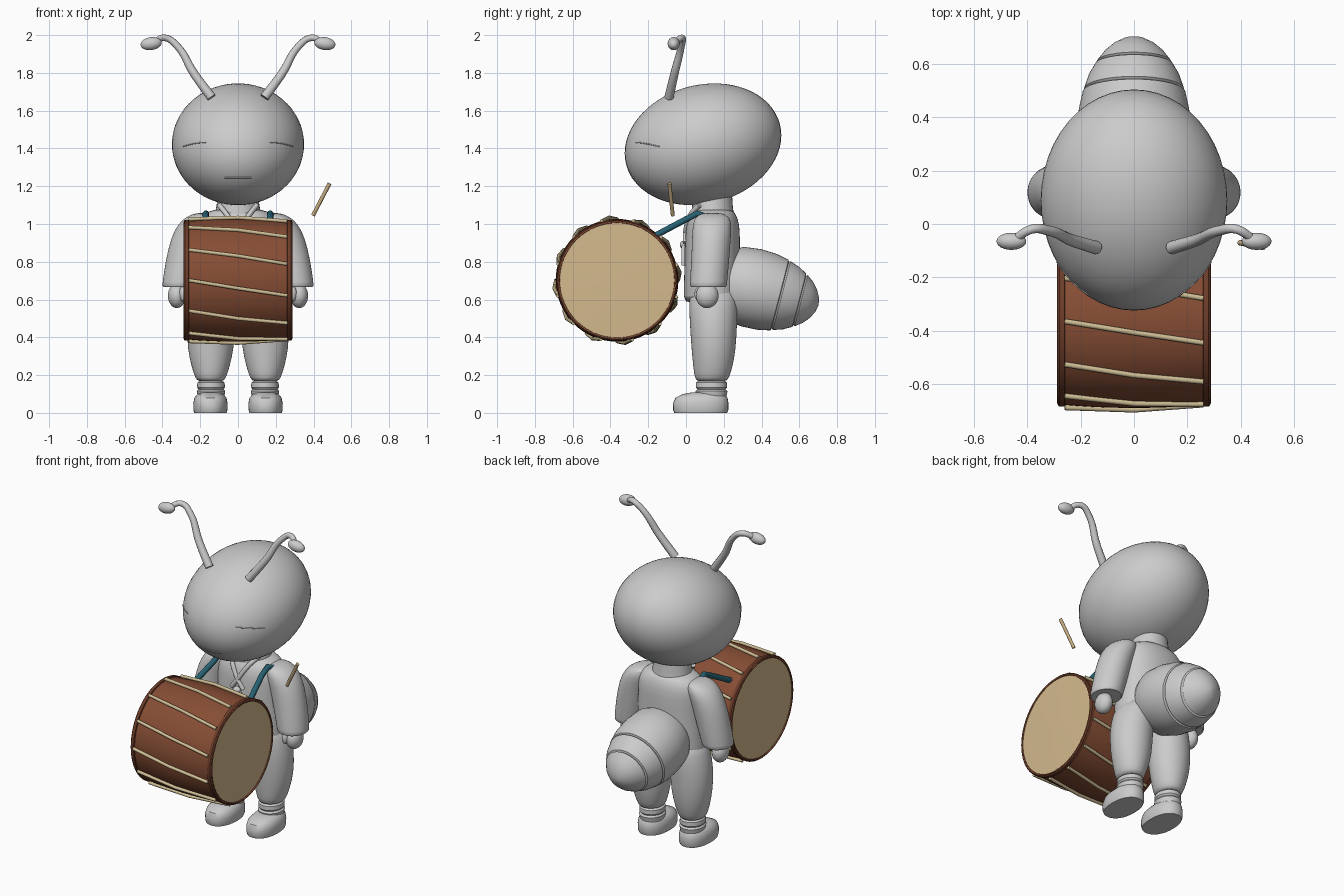
import bpy, bmesh
from math import sin, cos, pi, radians, sqrt
from mathutils import Matrix, Vector

cube = bpy.data.objects.get("Cube")
if cube:
    bpy.data.objects.remove(cube)


def material(name, rgb):
    m = bpy.data.materials.new(name)
    m.use_nodes = True
    m.diffuse_color = (*rgb, 1)
    m.node_tree.nodes["Principled BSDF"].inputs["Base Color"].default_value = (*rgb, 1)
    return m


GREY = material("pale grey", (0.6, 0.6, 0.6))
WOOD = material("reddish wood", (0.24, 0.075, 0.035))
RIM = material("dark wood", (0.15, 0.045, 0.022))
SKIN = material("drum hide", (0.66, 0.49, 0.27))
ROPE = material("cream rope", (0.62, 0.51, 0.3))
STICK = material("tan wood", (0.56, 0.41, 0.22))
TEAL = material("teal cloth", (0.02, 0.12, 0.17))


def finish(name, bm, mat, mirror=False, sub=0, angle=40):
    bmesh.ops.recalc_face_normals(bm, faces=bm.faces)
    me = bpy.data.meshes.new(name)
    bm.to_mesh(me)
    bm.free()
    me.materials.append(mat)
    ob = bpy.data.objects.new(name, me)
    bpy.context.collection.objects.link(ob)
    bpy.ops.object.select_all(action="DESELECT")
    ob.select_set(True)
    bpy.context.view_layer.objects.active = ob
    bpy.ops.object.shade_smooth_by_angle(angle=radians(angle))
    if mirror:
        ob.modifiers.new("mirror", "MIRROR").use_mirror_merge = False
    if sub:
        mod = ob.modifiers.new("smooth", "SUBSURF")
        mod.levels = mod.render_levels = sub
    return ob


def loft(name, rings, mat, matrix=Matrix(), n=32, power=1.0, **kw):
    """Skin stacked ellipses given as (z, cx, cy, rx, ry)."""
    bm = bmesh.new()
    squash = lambda v: (abs(v) ** power) * (1 if v >= 0 else -1)
    loops = []
    for z, cx, cy, rx, ry in rings:
        angs = [2 * pi * i / n for i in range(n)]
        loops.append([bm.verts.new(matrix @ Vector(
            (cx + rx * squash(cos(a)), cy + ry * squash(sin(a)), z))) for a in angs])
    for a, b in zip(loops, loops[1:]):
        for i in range(n):
            j = (i + 1) % n
            bm.faces.new((a[i], a[j], b[j], b[i]))
    bm.faces.new(loops[0])
    bm.faces.new(loops[-1])
    return finish(name, bm, mat, **kw)


def lathe(name, profile, mat, matrix, n=48, **kw):
    return loft(name, [(t, 0, 0, r, r) for t, r in profile], mat, matrix, n, **kw)


def ball(name, loc, size, mat=GREY, tilt=(0, "X"), **kw):
    bm = bmesh.new()
    m = (Matrix.Translation(loc) @ Matrix.Rotation(radians(tilt[0]), 4, tilt[1])
         @ Matrix.Diagonal((*size, 1)))
    bmesh.ops.create_uvsphere(bm, u_segments=48, v_segments=32, radius=1, matrix=m)
    return finish(name, bm, mat, **kw)


def tube(name, pts, radius, mat, taper=None, smooth=False):
    cu = bpy.data.curves.new(name, "CURVE")
    cu.dimensions = "3D"
    cu.bevel_depth = radius
    cu.bevel_resolution = 3
    cu.use_fill_caps = True
    sp = cu.splines.new("BEZIER" if smooth else "POLY")
    target = sp.bezier_points if smooth else sp.points
    target.add(len(pts) - 1)
    for i, p in enumerate(pts):
        if smooth:
            target[i].co = p
            target[i].handle_left_type = target[i].handle_right_type = "AUTO"
        else:
            target[i].co = (*p, 1)
        target[i].radius = taper[i] if taper else 1
    cu.materials.append(mat)
    ob = bpy.data.objects.new(name, cu)
    bpy.context.collection.objects.link(ob)
    return ob


# Head, tilted up at the back
HEAD, SIZE, TILT = Vector((0, 0.09, 1.422)), (0.35, 0.421, 0.314), 15
ball("head", HEAD, SIZE, tilt=(TILT, "X"))


def on_face(x, z):
    """Point on the front of the head for a given x and z."""
    c, s, h = cos(radians(TILT)), sin(radians(TILT)), z - HEAD.z
    p, q = 1 / SIZE[1] ** 2, 1 / SIZE[2] ** 2
    a, b = c * c * p + s * s * q, 2 * h * s * c * (p - q)
    k = h * h * (s * s * p + c * c * q) + (x / SIZE[0]) ** 2 - 1
    return (x, HEAD.y + (-b - sqrt(max(b * b - 4 * a * k, 0))) / (2 * a), z)


# Closed eyes and mouth as fine creases
tube("mouth", [on_face(-0.07 + 0.02 * i, 1.245) for i in range(8)], 0.003, GREY)
for side, s in (("left", 1), ("right", -1)):
    tube(side + "_eyelid", [on_face(s * (0.17 + 0.02 * i), 1.432 - 0.0006 * i * i)
                            for i in range(7)], 0.003, GREY)
    # Antennae
    tube(side + "_antenna",
         [(s * x, y, z) for x, y, z in ((0.14, -0.09, 1.67), (0.235, -0.06, 1.8),
                                        (0.32, -0.025, 1.94), (0.385, -0.02, 1.985),
                                        (0.45, -0.06, 1.96))],
         0.025, GREY, (1, 0.9, 0.75, 0.7, 0.65), True)
    ball(side + "_antenna_tip", (s * 0.46, -0.065, 1.955), (0.056, 0.032, 0.034),
         tilt=(s * 8, "Y"))
    # Shoulder straps running to the drum
    tube(side + "_strap", [(s * 0.18, 0.1, 1.04), (s * 0.17, 0.06, 1.055),
                           (s * 0.17, 0.0, 1.025), (s * 0.2, -0.16, 0.94)], 0.017, TEAL)
    # Crossed lapels
    tube(side + "_lapel", [(s * 0.1, 0.07, 1.1), (s * 0.06, 0.025, 1.05),
                           (s * 0.01, 0.0, 0.97), (s * -0.04, -0.003, 0.9)], 0.014, GREY,
         smooth=True)
    # Tie ends at the chest
    tube(side + "_tie", [(0, -0.01, 0.9), (s * 0.03, -0.015, 0.87), (s * 0.035, -0.015, 0.78)],
         0.01, GREY)
ball("tie_knot", (0, -0.012, 0.89), (0.025, 0.02, 0.022))

# Jacket and collar
loft("jacket", [(0.585, 0, 0.14, 0.2, 0.13), (0.59, 0, 0.137, 0.235, 0.155),
                (0.75, 0, 0.14, 0.215, 0.148), (0.9, 0, 0.14, 0.212, 0.146),
                (1.0, 0, 0.142, 0.215, 0.143), (1.05, 0, 0.145, 0.19, 0.12),
                (1.085, 0, 0.145, 0.12, 0.1)], GREY, power=0.9, sub=1)
loft("collar", [(1.04, 0, 0.14, 0.125, 0.115), (1.09, 0, 0.14, 0.115, 0.108),
                (1.15, 0, 0.14, 0.105, 0.104)], GREY)

# Sleeves, hands and thumbs
loft("sleeves", [(1.06, 0.185, 0.14, 0.03, 0.05), (1.04, 0.2, 0.14, 0.075, 0.09),
                 (1.0, 0.222, 0.138, 0.095, 0.103), (0.93, 0.255, 0.135, 0.1, 0.103),
                 (0.8, 0.285, 0.128, 0.1, 0.1), (0.675, 0.31, 0.118, 0.092, 0.099),
                 (0.665, 0.31, 0.118, 0.09, 0.097), (0.67, 0.31, 0.118, 0.06, 0.07)],
     GREY, mirror=True, sub=1, angle=50)
ball("hands", (0.324, 0.112, 0.62), (0.047, 0.06, 0.065), mirror=True)
ball("thumbs", (0.29, 0.07, 0.63), (0.022, 0.025, 0.04), mirror=True)

# Baggy trousers, ankle wraps and shoes
loft("trousers", [(0.68, 0.1, 0.145, 0.1, 0.12), (0.6, 0.125, 0.145, 0.118, 0.13),
                  (0.48, 0.143, 0.145, 0.128, 0.126), (0.34, 0.145, 0.147, 0.124, 0.118),
                  (0.24, 0.145, 0.142, 0.1, 0.104), (0.18, 0.145, 0.137, 0.08, 0.09),
                  (0.165, 0.145, 0.135, 0.065, 0.075)], GREY, mirror=True, sub=1)
loft("ankle_wraps", [(0.08, 0.143, 0.135, 0.07, 0.078), (0.115, 0.143, 0.135, 0.075, 0.085),
                     (0.125, 0.143, 0.135, 0.066, 0.075), (0.135, 0.143, 0.135, 0.074, 0.083),
                     (0.16, 0.143, 0.135, 0.072, 0.082), (0.17, 0.143, 0.135, 0.06, 0.07)],
     GREY, mirror=True)
loft("shoes", [(0, 0.146, 0.078, 0.086, 0.14), (0.015, 0.146, 0.078, 0.09, 0.146),
               (0.05, 0.146, 0.078, 0.091, 0.147), (0.08, 0.146, 0.082, 0.085, 0.138),
               (0.1, 0.146, 0.095, 0.068, 0.11), (0.108, 0.146, 0.11, 0.045, 0.08)],
     GREY, power=0.9, mirror=True)

# Abdomen with two overlapping bands
lathe("abdomen", [(-0.03, 0.13), (0, 0.17), (0.06, 0.2), (0.15, 0.211), (0.24, 0.207),
                  (0.305, 0.193), (0.309, 0.181), (0.317, 0.188), (0.37, 0.17),
                  (0.412, 0.146), (0.416, 0.134), (0.423, 0.14), (0.46, 0.112),
                  (0.49, 0.078), (0.51, 0.04), (0.518, 0.004)], GREY,
      Matrix.Translation((0, 0.2, 0.7)) @ Matrix.Rotation(radians(-104.5), 4, "X"), angle=30)

# Drum lying on its side
DRUM = Matrix.Translation((0, -0.365, 0.702)) @ Matrix.Rotation(pi / 2, 4, "Y")
barrel = lambda x: 0.325 - 0.17 * x * x
lathe("drum_barrel", [(x / 100, barrel(x / 100)) for x in range(-27, 28, 6)], WOOD, DRUM, n=64)
for side, s in (("left", 1), ("right", -1)):
    lathe(side + "_drum_rim", [(s * 0.258, 0.312), (s * 0.261, 0.32), (s * 0.28, 0.32),
                               (s * 0.286, 0.314), (s * 0.286, 0.304), (s * 0.276, 0.303)],
          RIM, DRUM, n=64)
    lathe(side + "_drum_hide", [(s * 0.27, 0.307), (s * 0.281, 0.306), (s * 0.284, 0.2),
                                (s * 0.287, 0.003)], SKIN, DRUM, n=64)
    # Wooden bead around each hide
    tube(side + "_hide_bead", [DRUM @ Vector((0.308 * cos(a), 0.308 * sin(a), s * 0.283))
                               for a in [2 * pi * i / 64 for i in range(65)]], 0.005, WOOD)

# Slanted tension ropes
for k in range(12):
    path = []
    for x in (-0.26, 0, 0.26):
        a = radians(30 * k - 14.5 * (x + 0.26) / 0.52)
        r = barrel(x) + 0.01
        path.append((x, -0.365 - r * cos(a), 0.702 + r * sin(a)))
    tube("drum_rope", path, 0.01, ROPE)

# Drumstick
tube("drumstick", [(0.397, -0.07, 1.045), (0.485, -0.088, 1.215)], 0.0105, STICK)
